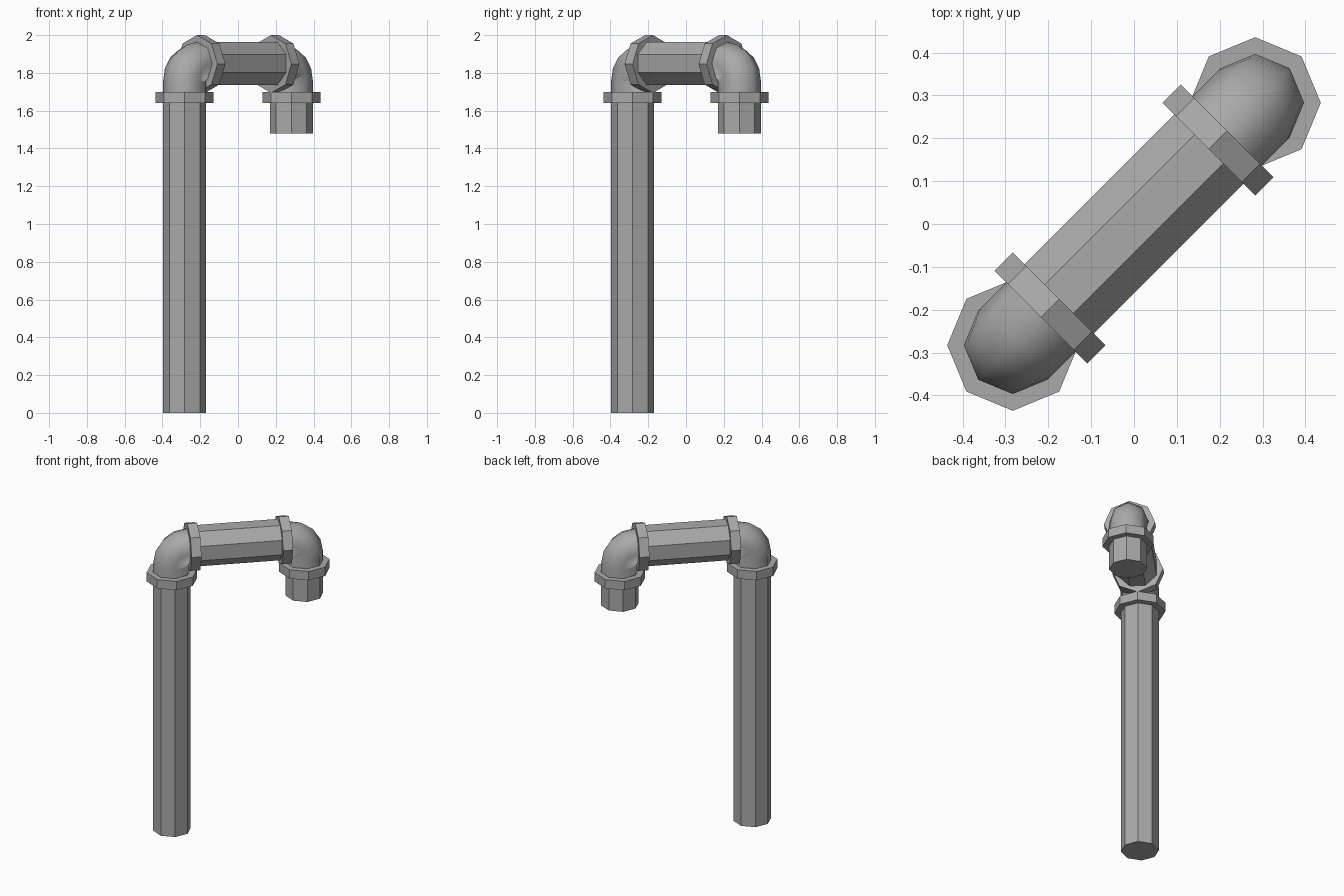
import bpy, bmesh
from math import pi, sqrt
from mathutils import Matrix, Vector

cube = bpy.data.objects.get("Cube")
if cube:
    bpy.data.objects.remove(cube, do_unlink=True)

steel = bpy.data.materials.new("grey_steel")
steel.use_nodes = True
GREY = (0.4, 0.4, 0.4, 1)
steel.diffuse_color = GREY
steel.node_tree.nodes["Principled BSDF"].inputs["Base Color"].default_value = GREY

SIDES = 8
PIPE_R, COLLAR_R = 0.114, 0.153
REACH = 0.4      # distance of each upright from the centre
AXIS_Z = 1.85    # height of the crossing pipe
BEND = 0.095     # elbow radius
DIAGONAL = Matrix.Rotation(pi / 4, 4, 'Z')
LYING = Matrix.Rotation(pi / 2, 4, 'Y')


def finish(name, bm, matrix, smooth=False):
    """Turn a bmesh into an object lying along the diagonal."""
    bm.transform(DIAGONAL @ matrix)
    bmesh.ops.recalc_face_normals(bm, faces=bm.faces)
    for f in bm.faces:
        f.smooth = smooth
    mesh = bpy.data.meshes.new(name)
    bm.to_mesh(mesh)
    bm.free()
    mesh.materials.append(steel)
    obj = bpy.data.objects.new(name, mesh)
    bpy.context.collection.objects.link(obj)


def prism(name, radius, length, matrix, turn=0.0):
    """Flat-sided octagonal bar centred on its matrix."""
    bm = bmesh.new()
    bmesh.ops.create_cone(bm, cap_ends=True, segments=SIDES, radius1=radius,
                          radius2=radius, depth=length,
                          matrix=Matrix.Rotation(turn, 4, 'Z'))
    finish(name, bm, matrix)


def elbow(name, base_z, matrix):
    """Short straight neck, then a quarter bend towards +x."""
    bm = bmesh.new()
    bmesh.ops.create_circle(bm, segments=SIDES, radius=PIPE_R)
    bmesh.ops.translate(bm, vec=(0, 0, base_z), verts=bm.verts)
    ring = bmesh.ops.extrude_edge_only(bm, edges=bm.edges[:])["geom"]
    top = [g for g in ring if isinstance(g, bmesh.types.BMVert)]
    bmesh.ops.translate(bm, vec=(0, 0, AXIS_Z - BEND - base_z), verts=top)
    rim = [e for e in bm.edges if all(v in top for v in e.verts)]
    bmesh.ops.spin(bm, geom=top + rim, cent=(BEND, 0, AXIS_Z - BEND),
                   axis=(0, 1, 0), angle=pi / 2, steps=4)
    finish(name, bm, matrix, smooth=True)


# Crossing pipe, with its flats facing up and sideways
prism("crossing_pipe", PIPE_R / 0.924, 0.56,
      Matrix.Translation((0, 0, AXIS_Z)) @ LYING, pi / SIDES)

# The two uprights with their elbows and collars
for side, sign, foot in (("front", -1, 0.0), ("back", 1, 1.48)):
    top = 1.68
    spot = Matrix.Translation((sign * REACH, 0, 0))
    prism(side + "_upright", PIPE_R, top - foot,
          spot @ Matrix.Translation((0, 0, (top + foot) / 2)))
    prism(side + "_upright_collar", COLLAR_R, 0.058,
          spot @ Matrix.Translation((0, 0, 1.669)))
    prism(side + "_crossing_collar", COLLAR_R, 0.06,
          Matrix.Translation((sign * 0.277, 0, 1.847)) @ LYING)
    flip = Matrix.Rotation(pi if sign > 0 else 0, 4, 'Z')
    elbow(side + "_elbow", 1.66, spot @ flip)
